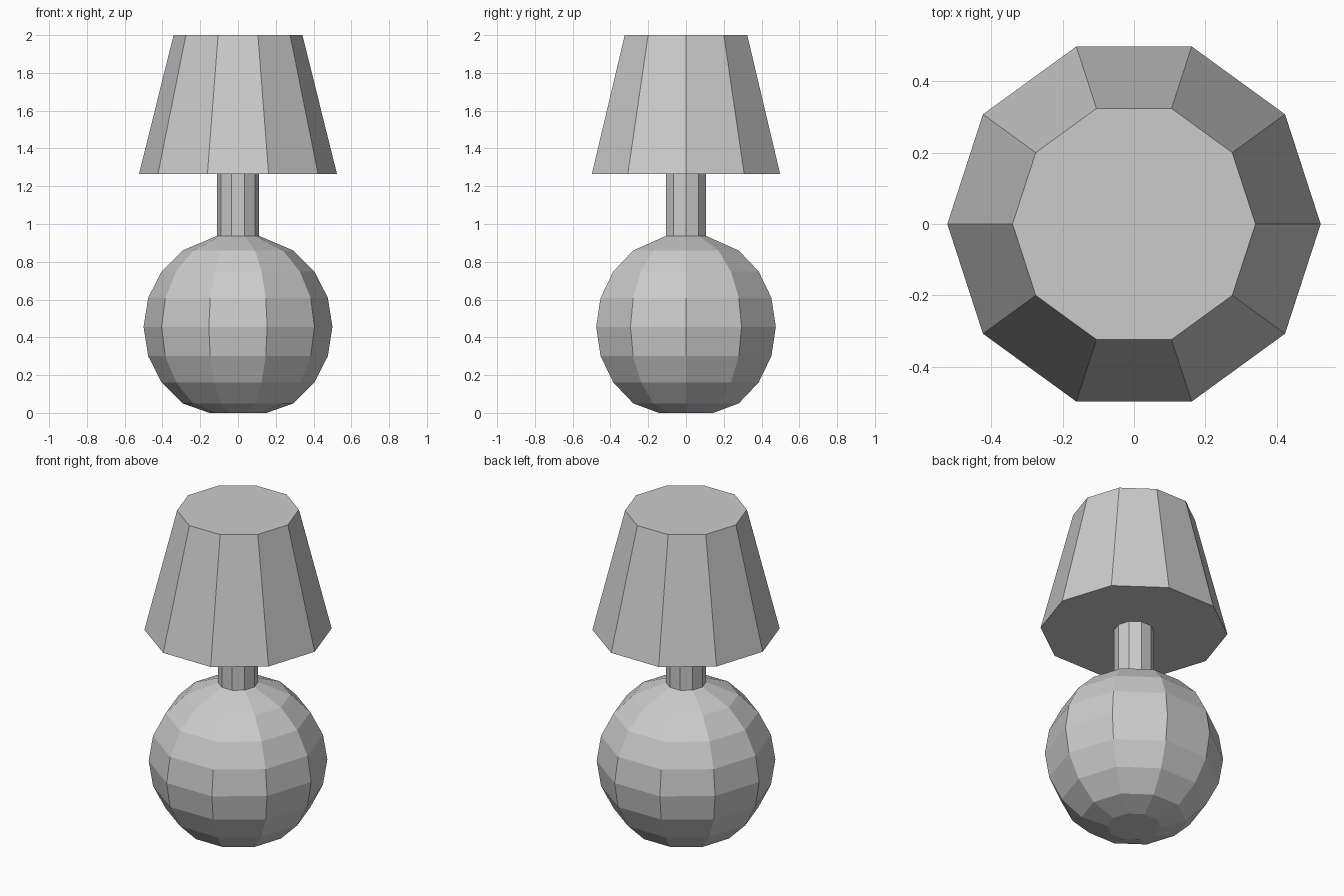
import bpy, bmesh
from math import cos, sin, pi, radians

if "Cube" in bpy.data.objects:
    bpy.data.objects.remove(bpy.data.objects["Cube"])

SIDES = 10


def lathe(name, profile, cap_bottom=False, cap_top=False):
    """Revolve (radius, z) points around z into a flat-shaded ten-sided part."""
    bm = bmesh.new()
    rings = [[bm.verts.new((r * cos(2 * pi * i / SIDES), r * sin(2 * pi * i / SIDES), z))
              for i in range(SIDES)] for r, z in profile]
    for low, high in zip(rings, rings[1:]):
        for i in range(SIDES):
            j = (i + 1) % SIDES
            bm.faces.new((low[i], low[j], high[j], high[i]))
    if cap_bottom:
        bm.faces.new(rings[0][::-1])
    if cap_top:
        bm.faces.new(rings[-1])
    mesh = bpy.data.meshes.new(name)
    bm.to_mesh(mesh)
    bm.free()
    obj = bpy.data.objects.new(name, mesh)
    bpy.context.collection.objects.link(obj)
    return obj


# Round base: sphere rings every 18 degrees, flattened underneath, narrowing to the neck
R, CENTRE, NECK_R, NECK_Z, SHADE_Z = 0.5, 0.455, 0.112, 0.937, 1.265
sphere = [(R * cos(radians(a)), CENTRE + R * sin(radians(a))) for a in range(-54, 55, 18)]
lathe("lamp_base", [(0.152, 0.003)] + sphere + [(NECK_R, NECK_Z)], cap_bottom=True)
bpy.data.objects["lamp_base"].data.vertices.foreach_get  # base bottom ring rests on the floor
for v in bpy.data.objects["lamp_base"].data.vertices[:SIDES]:
    v.co.z = 0.0

# Neck
lathe("neck", [(NECK_R, NECK_Z), (NECK_R, SHADE_Z)])

# Tapered shade, closed underneath around the neck and on top
lathe("lampshade", [(NECK_R, SHADE_Z), (0.524, SHADE_Z), (0.341, 2.0)], cap_top=True)
